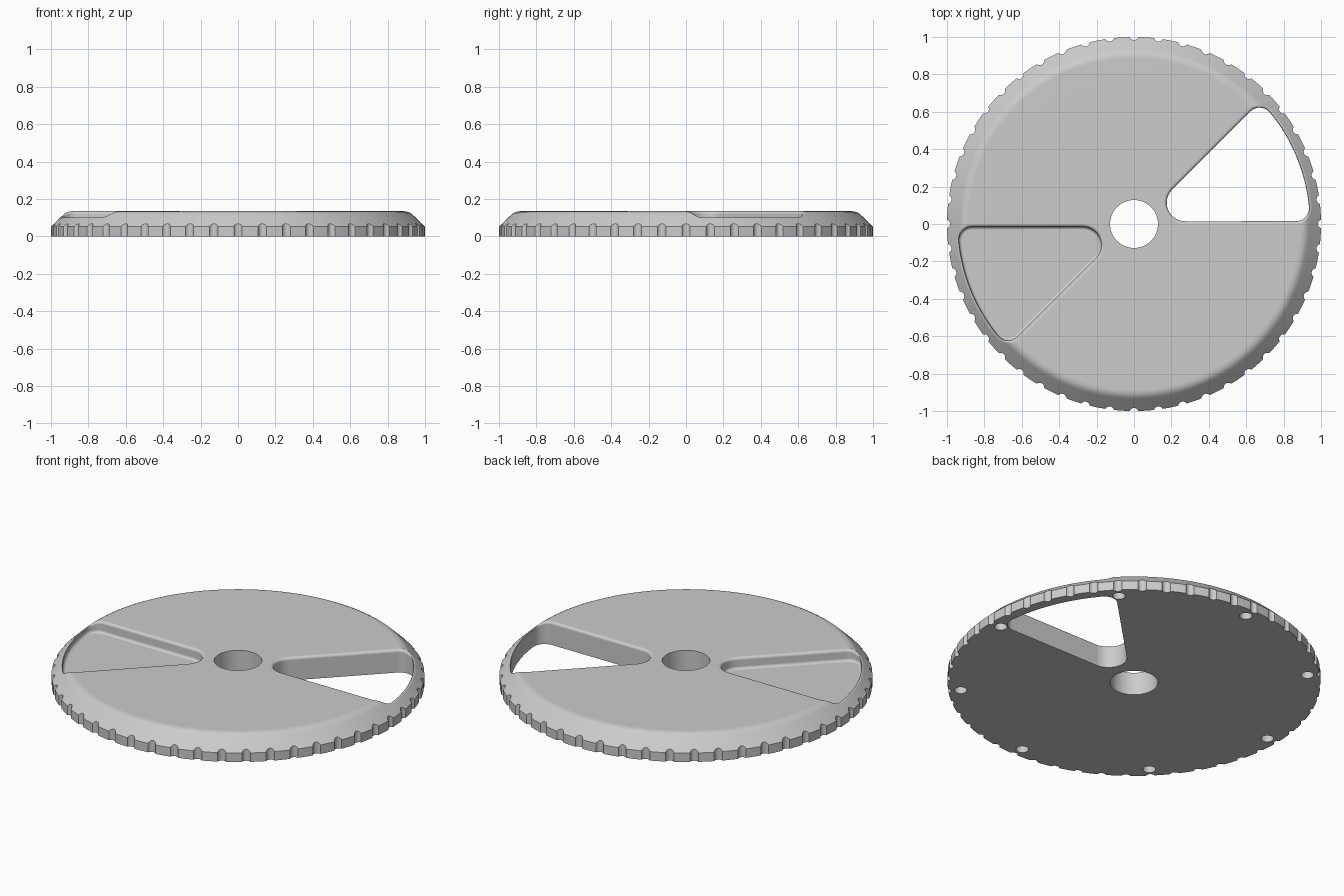
import bpy, bmesh, math
from math import cos, sin, radians, pi

if "Cube" in bpy.data.objects:
    bpy.data.objects.remove(bpy.data.objects["Cube"])

TOP = 0.135
RIM = [(0.885, TOP), (0.9, 0.134), (0.913, 0.1305), (0.925, 0.124), (0.935, 0.115), (1.0, 0.053)]


def surface(r):
    """Height of the upper surface at radius r."""
    if r <= RIM[0][0]:
        return TOP
    for (r0, z0), (r1, z1) in zip(RIM, RIM[1:]):
        if r <= r1:
            return z0 + (z1 - z0) * (r - r0) / (r1 - r0)
    return RIM[-1][1]


def bridge(bm, a, b):
    for i in range(len(a)):
        j = (i + 1) % len(a)
        bm.faces.new((a[i], a[j], b[j], b[i]))


def stack(bm, loops):
    """Closed solid skinned through a list of point loops."""
    rings = [[bm.verts.new(p) for p in loop] for loop in loops]
    for a, b in zip(rings, rings[1:]):
        bridge(bm, a, b)
    bm.faces.new(rings[0][::-1])
    bm.faces.new(rings[-1])


def make_object(name, bm):
    bmesh.ops.recalc_face_normals(bm, faces=bm.faces[:])
    me = bpy.data.meshes.new(name)
    bm.to_mesh(me)
    bm.free()
    ob = bpy.data.objects.new(name, me)
    bpy.context.collection.objects.link(ob)
    return ob


def wedge(e):
    """Rounded wedge outline, grown outward by e."""
    pts = []

    def arc(cx, cy, r, a0, a1, n):
        for i in range(n + 1):
            a = radians(a0 + (a1 - a0) * i / n)
            pts.append((cx + (r + e) * cos(a), cy + (r + e) * sin(a)))
    low = 5.6
    high = 45 - low
    arc(0.274, 0.1135, 0.099, 135, 270, 14)
    arc(0.87 * cos(radians(low)), 0.87 * sin(radians(low)), 0.07, -90, low, 10)
    arc(0, 0, 0.94, low + 1.5, high - 1.5, 20)
    arc(0.87 * cos(radians(high)), 0.87 * sin(radians(high)), 0.07, high, 135, 10)
    return pts


def wedge_cutter(bm, floor, turn):
    """Wedge with a rounded upper rim; floor=None cuts right through."""
    loops = []

    def add(e, z_rule):
        loop = []
        for x, y in wedge(e):
            z = z_rule(math.hypot(x, y))
            loop.append((x * turn, y * turn, z))
        loops.append(loop)
    if floor is None:
        add(0, lambda r: -0.1)
    else:
        f = 0.016
        for i in range(5):
            a = pi / 2 * i / 4
            add(-f + f * sin(a), lambda r: floor + f * (1 - cos(a)))
    f = 0.016
    for i in range(6):
        a = pi / 2 * i / 5
        add(f * (1 - cos(a)), lambda r: surface(r) - f * (1 - sin(a)))
    add(f, lambda r: 0.3)
    stack(bm, loops)


def cylinder(bm, x, y, r, z0, z1, n):
    ring = [(x + r * cos(2 * pi * i / n), y + r * sin(2 * pi * i / n)) for i in range(n)]
    stack(bm, [[(px, py, z) for px, py in ring] for z in (z0, z1)])


# disc body with centre bore, turned from a profile
profile = [(0.128, 0), (0.128, TOP)] + RIM + [(1.0, 0)]
SEG = 192
bm = bmesh.new()
cols = [[bm.verts.new((r * cos(2 * pi * i / SEG), r * sin(2 * pi * i / SEG), z))
         for r, z in profile] for i in range(SEG)]
for i in range(SEG):
    bridge(bm, cols[i], cols[(i + 1) % SEG])
disc = make_object("dial_disc", bm)

# window, matching pocket, grip grooves and underside sockets
bm = bmesh.new()
wedge_cutter(bm, None, 1)
wedge_cutter(bm, 0.068, -1)
for k in range(48):
    a = 2 * pi * k / 48
    cylinder(bm, 1.0085 * cos(a), 1.0085 * sin(a), 0.0245, -0.1, 0.3, 24)
for k in range(8):
    a = 2 * pi * k / 8
    cylinder(bm, 0.933 * cos(a), 0.933 * sin(a), 0.034, -0.1, 0.055, 28)
cutter = make_object("cutter", bm)
cutter.hide_render = True

bpy.context.view_layer.objects.active = disc
disc.select_set(True)
mod = disc.modifiers.new("cuts", 'BOOLEAN')
mod.operation = 'DIFFERENCE'
mod.solver = 'EXACT'
mod.object = cutter
bpy.ops.object.modifier_apply(modifier=mod.name)
bpy.data.objects.remove(cutter)

# finish
grey = bpy.data.materials.new("plain_grey")
grey.diffuse_color = (0.6, 0.6, 0.6, 1)
grey.use_nodes = True
grey.node_tree.nodes["Principled BSDF"].inputs["Base Color"].default_value = grey.diffuse_color
disc.data.materials.clear()
disc.data.materials.append(grey)
bpy.ops.object.shade_smooth_by_angle(angle=radians(32))
wn = disc.modifiers.new("normals", 'WEIGHTED_NORMAL')
wn.keep_sharp = True
